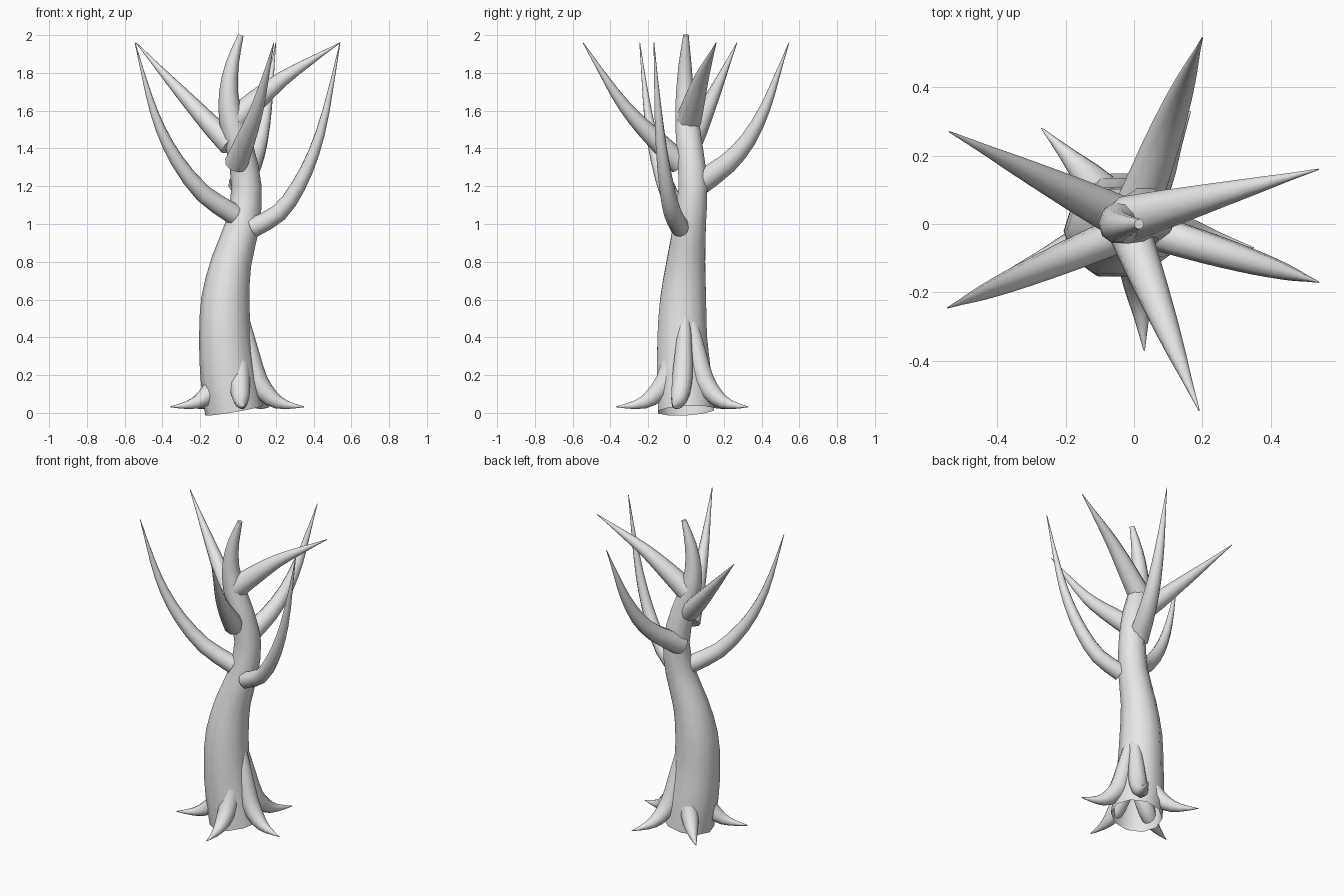
import bpy, bmesh, math
from mathutils import Vector

if "Cube" in bpy.data.objects:
    bpy.data.objects.remove(bpy.data.objects["Cube"])

bark = bpy.data.materials.new("grey_bark")
bark.diffuse_color = (0.8, 0.8, 0.8, 1)
bark.use_nodes = True
bark.node_tree.nodes["Principled BSDF"].inputs["Base Color"].default_value = bark.diffuse_color


def smooth_path(pts, steps):
    """Catmull-Rom through 4D points (x, y, z, radius)."""
    p = [Vector(q) for q in pts]
    p = [2 * p[0] - p[1]] + p + [2 * p[-1] - p[-2]]
    out = []
    for i in range(1, len(p) - 2):
        a, b, c, d = p[i - 1:i + 3]
        for k in range(steps):
            t = k / steps
            out.append(0.5 * (2 * b + (c - a) * t + (2 * a - 5 * b + 4 * c - d) * t * t
                              + (3 * b - a - 3 * c + d) * t ** 3))
    return out + [p[-2]]


def tube(name, pts, sides=10, steps=2, cap_start=False, cap_end=True):
    """Tapered round limb swept along a curved path."""
    path = smooth_path(pts, steps)
    pos = [q.to_3d() for q in path]
    bm = bmesh.new()
    rings = []
    side = None
    for i, q in enumerate(path):
        tan = (pos[min(i + 1, len(pos) - 1)] - pos[max(i - 1, 0)]).normalized()
        if side is None:
            side = tan.cross(Vector((0, 1, 0)))
        side = (side - tan * side.dot(tan)).normalized()
        other = tan.cross(side)
        r = max(q[3], 0.002)
        rings.append([bm.verts.new(pos[i] + r * (math.cos(a) * side + math.sin(a) * other))
                      for a in (2 * math.pi * k / sides for k in range(sides))])
    for r0, r1 in zip(rings, rings[1:]):
        for k in range(sides):
            n = (k + 1) % sides
            bm.faces.new((r0[k], r0[n], r1[n], r1[k]))
    if cap_start:
        bm.faces.new(rings[0][::-1])
    if cap_end:
        bm.faces.new(rings[-1])
    me = bpy.data.meshes.new(name)
    bm.to_mesh(me)
    bm.free()
    me.materials.append(bark)
    ob = bpy.data.objects.new(name, me)
    bpy.context.collection.objects.link(ob)
    bpy.context.view_layer.objects.active = ob
    ob.select_set(True)
    bpy.ops.object.shade_smooth_by_angle(angle=math.radians(45))
    ob.select_set(False)


# Trunk: swaying, tapered, open underneath
tube("trunk", [
    (-.02, 0, .012, .155), (-.05, -.01, .2, .15), (-.068, -.02, .4, .138),
    (-.067, -.015, .6, .128), (-.035, 0, .8, .107), (.025, .02, 1.0, .09),
    (.045, .037, 1.2, .08), (.01, .02, 1.4, .073), (-.035, .005, 1.55, .065),
    (-.05, -.005, 1.7, .05), (-.03, -.005, 1.85, .035), (.015, 0, 2.0, .015)])

# Branches: base xy, tip xy, base radius, (fraction outward, height) profile
branches = [
    ((.08, -.03), (.54, -.17), .052, [(0, .98), (.3, 1.06), (.52, 1.2), (.7, 1.38), (.84, 1.6), (1, 1.96)]),
    ((-.02, -.02), (-.545, -.245), .055, [(0, 1.05), (.31, 1.16), (.57, 1.33), (.74, 1.5), (.86, 1.68), (1, 1.96)]),
    ((.01, .05), (.20, .545), .065, [(0, 1.2), (.34, 1.32), (.57, 1.45), (.75, 1.62), (.87, 1.78), (1, 1.96)]),
    ((-.01, -.03), (.19, -.545), .062, [(0, 1.32), (.24, 1.44), (.47, 1.56), (.68, 1.7), (1, 1.96)]),
    ((-.04, .02), (-.54, .27), .062, [(0, 1.42), (.18, 1.51), (.42, 1.64), (.64, 1.76), (1, 1.96)]),
    ((-.02, .015), (.54, .16), .068, [(0, 1.55), (.22, 1.66), (.46, 1.77), (.71, 1.86), (1, 1.96)]),
]
for i, (base, tip, r0, prof) in enumerate(branches):
    b, t = Vector(base), Vector(tip)
    pts = [b.lerp(t, f).to_3d() + Vector((0, 0, z)) for f, z in prof]
    run = [0]
    for p, q in zip(pts, pts[1:]):
        run.append(run[-1] + (q - p).length)
    tube(f"branch_{i + 1}", [(*p, r0 * (1 - (s / run[-1]) ** 1.2)) for p, s in zip(pts, run)],
         cap_start=True)

# Roots: share one flared profile (distance outward, height, radius)
root_profile = [(.03, .5, .03), (.065, .32, .048), (.105, .17, .056),
                (.18, .078, .045), (.26, .043, .024), (.36, .032, .002)]
root_tips = [(-.27, .28), (.165, .33), (.35, -.07), (.03, -.37), (-.36, -.13)]
for i, tip in enumerate(root_tips):
    t = Vector(tip) / .36
    tube(f"root_{i + 1}", [(t.x * d, t.y * d, z, r) for d, z, r in root_profile],
         cap_start=True)
